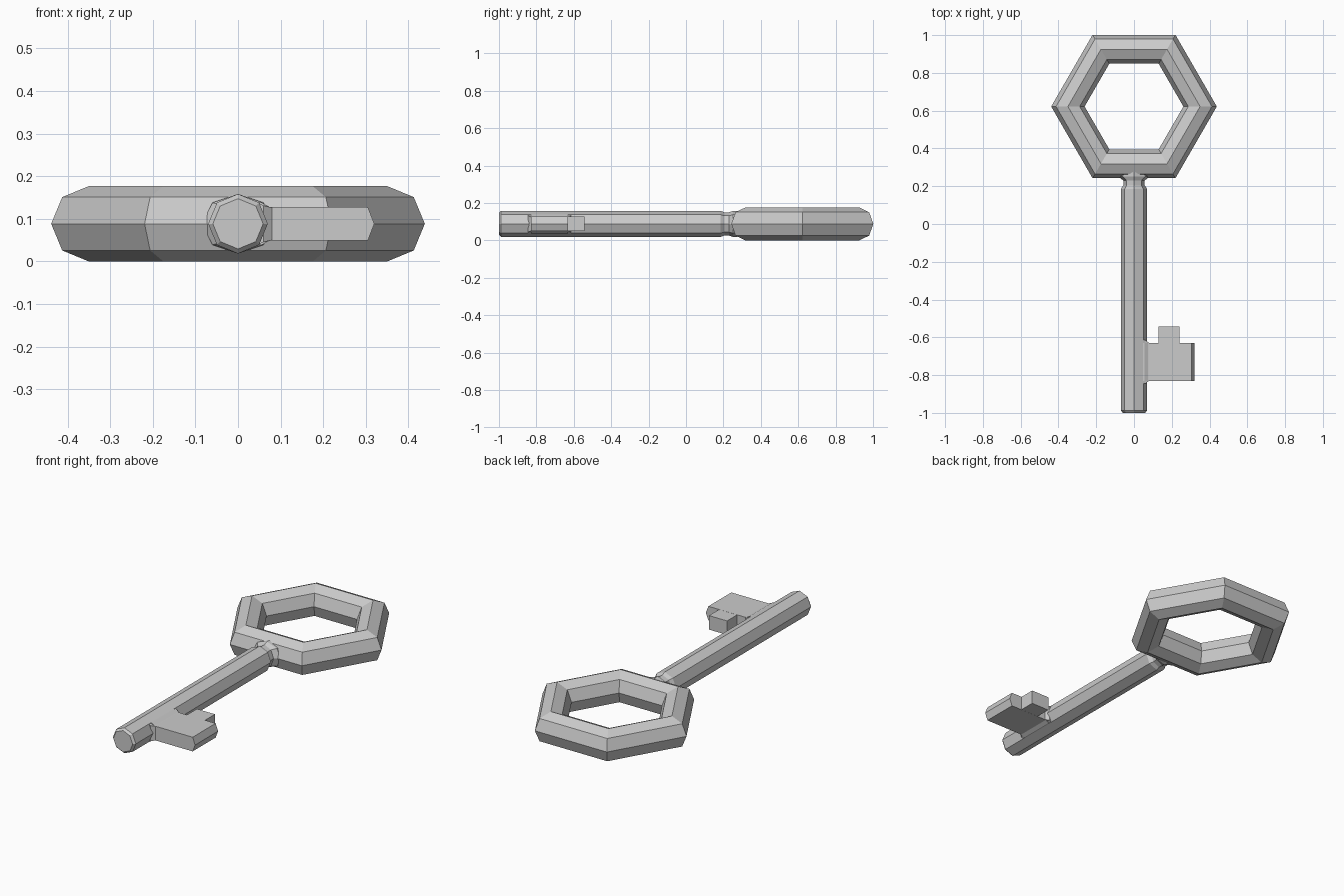
import bpy, bmesh
from math import cos, sin, pi

if "Cube" in bpy.data.objects:
    bpy.data.objects.remove(bpy.data.objects["Cube"])

MID = 0.0885  # height of the key's centre plane


def loft(name, rings):
    """Skin a list of equal-length point rings and cap both ends."""
    bm = bmesh.new()
    loops = [[bm.verts.new(p) for p in ring] for ring in rings]
    n = len(loops[0])
    for a, b in zip(loops, loops[1:]):
        for i in range(n):
            j = (i + 1) % n
            bm.faces.new((a[i], a[j], b[j], b[i]))
    bm.faces.new(loops[0])
    bm.faces.new(loops[-1])
    bmesh.ops.recalc_face_normals(bm, faces=bm.faces)
    mesh = bpy.data.meshes.new(name)
    bm.to_mesh(mesh)
    bm.free()
    obj = bpy.data.objects.new(name, mesh)
    bpy.context.collection.objects.link(obj)
    return obj


def octagon(y, rx, rz):
    return [(rx * cos(i * pi / 4), y, MID + rz * sin(i * pi / 4)) for i in range(8)]


def slab(x, y0, y1, half):
    return [(x, y0, MID - half), (x, y1, MID - half), (x, y1, MID + half), (x, y0, MID + half)]


# Hexagonal handle with octagonal section
bpy.ops.mesh.primitive_torus_add(major_segments=6, minor_segments=8, major_radius=0.35,
                                 minor_radius=MID, location=(0, 0.622, MID))
bow = bpy.context.object
bow.name = "bow_ring"
for p in bow.data.polygons:
    p.use_smooth = False

# Shaft with bevelled tip, narrow neck and flare into the handle
loft("shaft", [octagon(y, rx, rz) for y, rx, rz in (
    (-1.0, 0.059, 0.059), (-0.988, 0.07, 0.07), (0.185, 0.07, 0.07),
    (0.205, 0.056, 0.062), (0.23, 0.056, 0.062), (0.252, 0.085, 0.07), (0.275, 0.085, 0.07))])

# Bit plate, pointed along its outer edge, with a chamfered root
section = [(0.04, -0.05), (0.055, -0.05), (0.075, -0.039), (0.305, -0.039), (0.32, 0),
           (0.305, 0.039), (0.075, 0.039), (0.055, 0.05), (0.04, 0.05)]
loft("bit", [[(x, y, MID + z) for x, z in section] for y in (-0.83, -0.63)])
loft("bit_root", [slab(0.045, -0.845, -0.615, 0.05), slab(0.06, -0.845, -0.615, 0.043),
                  slab(0.08, -0.83, -0.63, 0.038)])

# Tooth on the bit
loft("bit_tooth", [slab(x, -0.64, -0.543, 0.0385) for x in (0.13, 0.24)])
